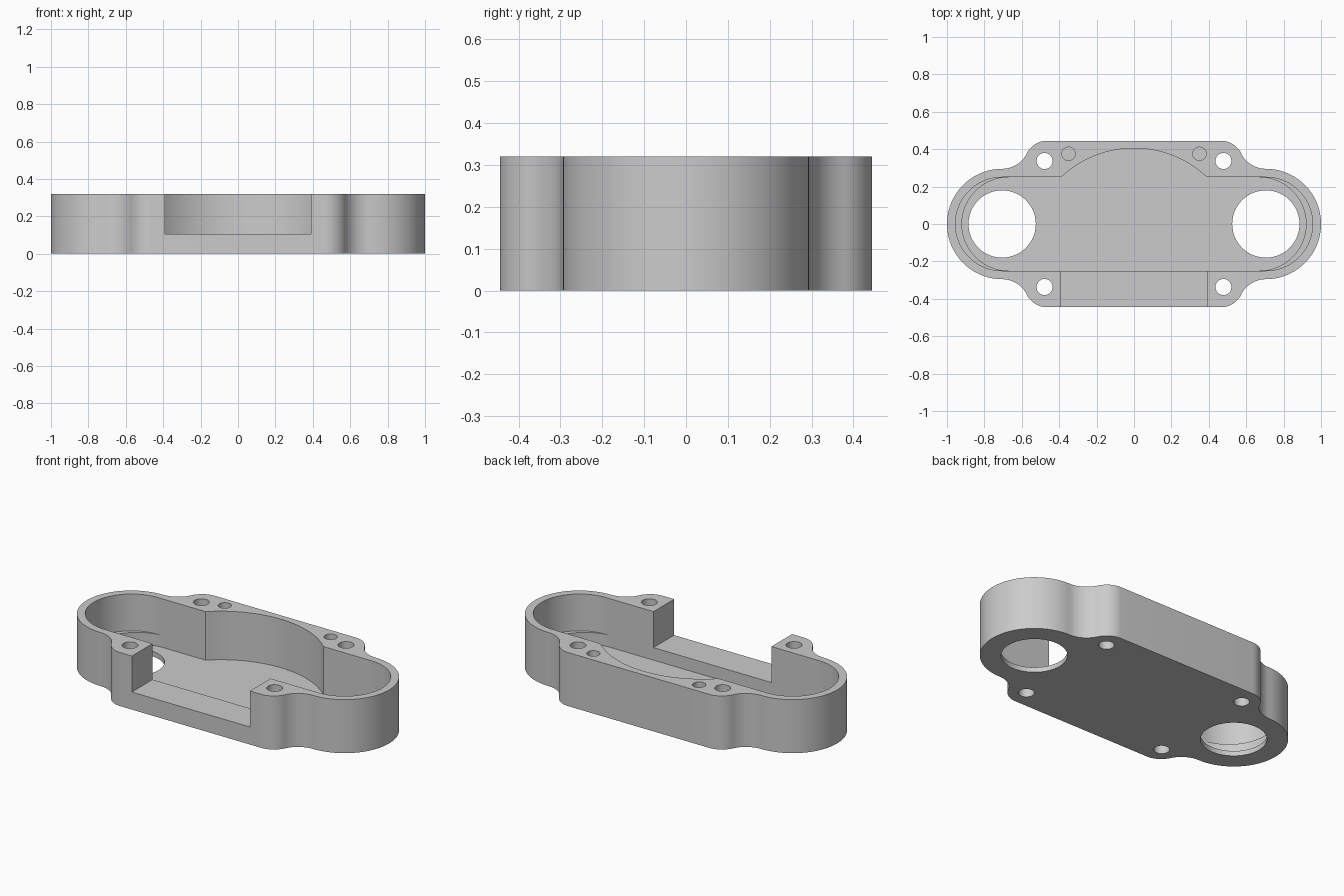
import bpy
import bmesh
from math import cos, sin, radians, degrees, atan2, hypot, asin

HEIGHT = 0.32
FLOOR = 0.03
LEDGE = 0.10
SILL = 0.105

cube = bpy.data.objects.get("Cube")
if cube:
    bpy.data.objects.remove(cube, do_unlink=True)

grey = bpy.data.materials.new("plain grey")
grey.use_nodes = True
colour = (0.6, 0.6, 0.6, 1)
grey.diffuse_color = colour
grey.node_tree.nodes["Principled BSDF"].inputs["Base Color"].default_value = colour


def arc(cx, cy, r, start, end, steps):
    angles = [radians(start + (end - start) * i / steps) for i in range(steps + 1)]
    return [(cx + r * cos(a), cy + r * sin(a)) for a in angles]


def prism(name, profile, z0, z1):
    """Extrude a closed profile between two heights."""
    bm = bmesh.new()
    base = bm.faces.new([bm.verts.new((x, y, z0)) for x, y in profile])
    top = bmesh.ops.extrude_face_region(bm, geom=[base])["geom"]
    verts = [v for v in top if isinstance(v, bmesh.types.BMVert)]
    bmesh.ops.translate(bm, verts=verts, vec=(0, 0, z1 - z0))
    bmesh.ops.recalc_face_normals(bm, faces=bm.faces)
    mesh = bpy.data.meshes.new(name)
    bm.to_mesh(mesh)
    bm.free()
    mesh.materials.append(grey)
    obj = bpy.data.objects.new(name, mesh)
    bpy.context.collection.objects.link(obj)
    return obj


def cut(target, profile, z0, z1):
    """Subtract a prism from the target and discard the cutter."""
    cutter = prism("cutter", profile, z0, z1)
    cutter.hide_render = True
    mod = target.modifiers.new("cut", "BOOLEAN")
    mod.operation = "DIFFERENCE"
    mod.solver = "EXACT"
    mod.object = cutter
    bpy.context.view_layer.objects.active = target
    bpy.ops.object.modifier_apply(modifier=mod.name)
    bpy.data.objects.remove(cutter, do_unlink=True)


# Outer outline: round end, concave fillet and screw lug, mirrored to four quarters
END_X, END_R = 0.705, 0.295
LUG_X, LUG_Y, LUG_R = 0.465, 0.325, 0.12
FIL_Y, FIL_R = 0.442, 0.147
tilt = degrees(atan2(FIL_Y - LUG_Y, END_X - LUG_X))
quarter = arc(END_X, 0, END_R, 0, 90, 24)
quarter += arc(END_X, FIL_Y, FIL_R, 270, 180 + tilt, 12)[1:]
quarter += arc(LUG_X, LUG_Y, LUG_R, tilt, 90, 12)[1:]
half = quarter + [(-x, y) for x, y in reversed(quarter)]
outline = half + [(x, -y) for x, y in reversed(half[1:-1])]
housing = prism("housing", outline, 0, HEIGHT)


# Cavity: long slot with a bowed back wall, narrowed at each end by a low ledge
def cavity(end_x):
    r, bow_x, bow = 0.25, 0.39, 0.155
    bow_r = (bow_x ** 2 + bow ** 2) / (2 * bow)
    spread = degrees(asin(bow_x / bow_r))
    back = arc(0, r + bow - bow_r, bow_r, 90 - spread, 90 + spread, 32)
    return arc(end_x, 0, r, -90, 90, 48) + back + arc(-end_x, 0, r, 90, 270, 48)


cut(housing, cavity(END_X), LEDGE, 0.5)
cut(housing, cavity(0.67), FLOOR, 0.2)

# Front opening
cut(housing, [(-0.39, -0.6), (0.39, -0.6), (0.39, -0.2), (-0.39, -0.2)], SILL, 0.5)

# Large floor openings, screw holes and blind pin holes
for side in (-1, 1):
    cut(housing, arc(side * END_X, 0, 0.18, 0, 352.5, 47), -0.1, 0.2)
    for y in (-0.337, 0.337):
        cut(housing, arc(side * 0.478, y, 0.043, 0, 348.75, 31), -0.1, 0.5)
    cut(housing, arc(side * 0.35, 0.375, 0.036, 0, 348.75, 31), 0.12, 0.5)

# Smooth curved walls, keep rims crisp
bpy.ops.object.select_all(action="DESELECT")
housing.select_set(True)
bpy.context.view_layer.objects.active = housing
bpy.ops.object.shade_smooth_by_angle(angle=radians(30))
